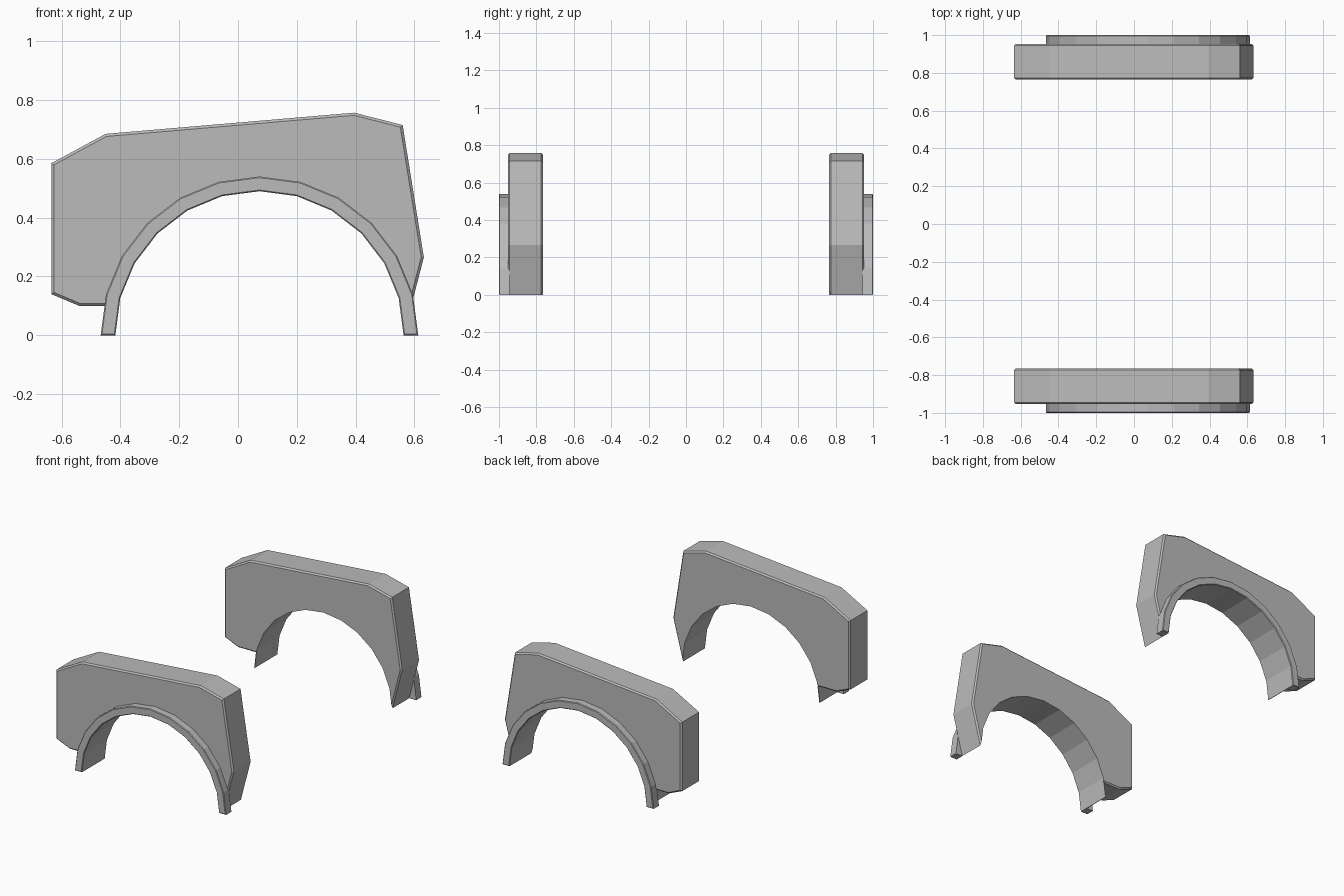
import bpy, bmesh
from math import sin, cos, radians

cube = bpy.data.objects.get("Cube")
if cube:
    bpy.data.objects.remove(cube)

grey = bpy.data.materials.new("plain_grey")
grey.use_nodes = True
colour = (0.5, 0.5, 0.5, 1)
grey.diffuse_color = colour
grey.node_tree.nodes["Principled BSDF"].inputs["Base Color"].default_value = colour

AXLE_X = 0.073
BORE, RIM = 0.49, 0.54


def arc(radius, start, end):
    """Points of a 24-sided wheel arch, in degrees from +x."""
    return [(AXLE_X + radius * cos(radians(a)), radius * sin(radians(a)))
            for a in range(start, end + 1, 15)]


def slab(name, outline, y0, y1, bevel=0, keep=None):
    """Extrude an x-z outline along y, soften its face edges, mirror it across y."""
    bm = bmesh.new()
    face = bm.faces.new([bm.verts.new((x, y0, z)) for x, z in outline])
    made = bmesh.ops.extrude_face_region(bm, geom=[face], use_keep_orig=True)
    for v in made["geom"]:
        if isinstance(v, bmesh.types.BMVert):
            v.co.y = y1
    bmesh.ops.recalc_face_normals(bm, faces=bm.faces[:])
    if bevel:
        edges = [e for e in bm.edges
                 if abs(e.verts[0].co.y - e.verts[1].co.y) < 1e-5 and keep(e)]
        bmesh.ops.bevel(bm, geom=edges, offset=bevel, segments=1, affect='EDGES')
    mesh = bpy.data.meshes.new(name)
    bm.to_mesh(mesh)
    bm.free()
    mesh.materials.append(grey)
    obj = bpy.data.objects.new(name, mesh)
    bpy.context.collection.objects.link(obj)
    mirror = obj.modifiers.new("other_side", 'MIRROR')
    mirror.use_axis = (False, True, False)
    return obj


def off_arch(edge):
    """True for edges that do not lie on the wheel opening."""
    return any((v.co.x - AXLE_X) ** 2 + v.co.z ** 2 > (BORE + 0.004) ** 2
               for v in edge.verts)


# Fender body: angular outline with the wheel opening cut into its lower side
body = arc(BORE, 0, 165) + [
    (-0.404, 0.10), (-0.54, 0.10), (-0.635, 0.14), (-0.635, 0.585),
    (-0.45, 0.685), (0.395, 0.757), (0.56, 0.715), (0.632, 0.265)]
slab("fender_body", body, -0.953, -0.765, 0.009, off_arch)

# Raised arch rim on the outer face, reaching the ground at both feet
slab("arch_rim", arc(BORE, 0, 180) + arc(RIM, 0, 180)[::-1], -1.0, -0.943, 0.004,
     lambda e: e.verts[0].co.y < -0.99)

# Thin liner that carries the wheel opening down below the body
slab("arch_liner", [(-0.417, 0), (-0.404, 0.10), (-0.408, 0.10), (-0.420, 0)],
     -0.95, -0.765)
